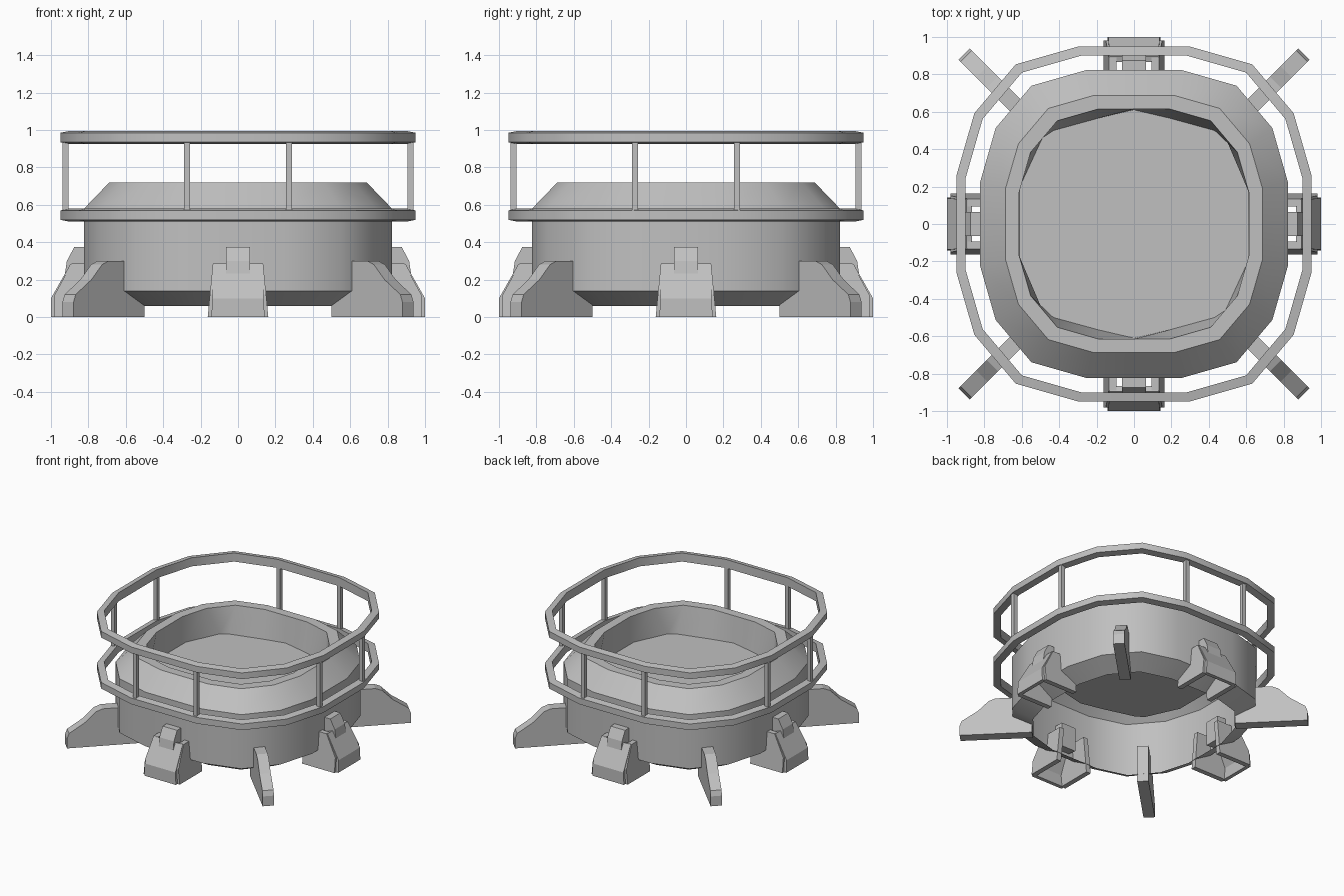
import bpy, bmesh, math
from mathutils import Matrix

old = bpy.data.objects.get("Cube")
if old:
    bpy.data.objects.remove(old, do_unlink=True)

grey = bpy.data.materials.new("plain grey")
grey.use_nodes = True
COLOUR = (0.53, 0.53, 0.53, 1)
grey.diffuse_color = COLOUR
grey.node_tree.nodes["Principled BSDF"].inputs["Base Color"].default_value = COLOUR


def finish(name, bm, smooth=False):
    bmesh.ops.recalc_face_normals(bm, faces=bm.faces)
    mesh = bpy.data.meshes.new(name)
    bm.to_mesh(mesh)
    bm.free()
    mesh.materials.append(grey)
    obj = bpy.data.objects.new(name, mesh)
    bpy.context.collection.objects.link(obj)
    if smooth:
        bpy.ops.object.select_all(action='DESELECT')
        obj.select_set(True)
        bpy.context.view_layer.objects.active = obj
        bpy.ops.object.shade_smooth_by_angle(angle=math.radians(38))
    return obj


def four_way(quarter):
    """Mirror a quarter outline (starting on the y axis) into a closed loop."""
    right = quarter + [(x, -y) for x, y in reversed(quarter)]
    return right + [(-x, y) for x, y in reversed(right[1:-1])]


OUTLINE = four_way([(0, .946), (.294, .946), (.63, .85), (.85, .59), (.946, .257)])
FLOOR = four_way([(0, .61), (.19, .566), (.43, .5), (.49, .46), (.61, .2)])


def ring(loop, scale, z):
    return [(x * scale, y * scale, z) for x, y in loop]


def loft(name, rings, closed=False):
    """Join matching rings of points; an open loft gets a cap on its first ring."""
    bm = bmesh.new()
    rows = [[bm.verts.new(p) for p in r] for r in rings]
    pairs = list(zip(rows, rows[1:]))
    if closed:
        pairs.append((rows[-1], rows[0]))
    else:
        bm.faces.new(rows[0])
    for a, b in pairs:
        for i in range(len(a)):
            j = (i + 1) % len(a)
            bm.faces.new((a[i], a[j], b[j], b[i]))
    return finish(name, bm, smooth=True)


def fin(name, profile, low, high, angle, splay=0):
    """Extrude a radius/height profile sideways, then turn it around z."""
    bm = bmesh.new()
    sides = []
    for s in (low, high):
        sides.append([bm.verts.new((r, s + math.copysign(splay, s) * (1 - z / .28), z))
                      for r, z in profile])
    a, b = sides
    bm.faces.new(a)
    bm.faces.new(b)
    for i in range(len(a)):
        j = (i + 1) % len(a)
        bm.faces.new((a[i], a[j], b[j], b[i]))
    bm.transform(Matrix.Rotation(angle, 4, 'Z'))
    return finish(name, bm)


# Basin: thin shell with a raised floor, sloped shoulder and chamfered open base
loft("basin", [
    ring(FLOOR, 1, .5), ring(OUTLINE, .65, .72), ring(OUTLINE, .727, .72),
    ring(OUTLINE, .87, .58), ring(OUTLINE, .87, .14), ring(OUTLINE, .72, .06)])

# Two guard rails
for name, z in (("lower_rail", .51), ("upper_rail", .925)):
    loft(name, [ring(OUTLINE, 1.004, z + .01), ring(OUTLINE, 1.004, z + .06),
                ring(OUTLINE, .952, z + .07), ring(OUTLINE, .952, z)], closed=True)

# Eight rail posts
for sx in (-1, 1):
    for sy in (-1, 1):
        for px, py in ((.272, .923), (.923, .272)):
            bm = bmesh.new()
            bmesh.ops.create_cube(bm, size=1)
            bm.transform(Matrix.Translation((sx * px, sy * py, .755))
                         @ Matrix.Diagonal((.032, .032, .37, 1)))
            finish("rail_post", bm)

# Profiles as (radius, height); the feet run through the shell wall
CORNER_FOOT = [(.75, 0), (.75, .3), (1.02, .3), (1.07, .28),
               (1.15, .2), (1.27, .12), (1.285, .08), (1.285, 0)]
CHEEK = [(.69, 0), (.69, .285), (.89, .285), (.98, .12), (.98, 0)]
PLATE = [(.97, 0), (.97, .09), (.865, .275), (.895, .285), (1, .1), (1, 0)]
KNOB = [(.75, .18), (.93, .2), (.915, .3), (.875, .375), (.75, .375)]

for k in range(4):
    turn = k * math.pi / 2
    fin("corner_foot", CORNER_FOOT, -.042, .042, turn + math.pi / 4)
    # Hollow side foot: two cheeks, a sloped plate and a knob
    fin("foot_cheek_a", CHEEK, .095, .135, turn, splay=.027)
    fin("foot_cheek_b", CHEEK, -.135, -.095, turn, splay=.027)
    fin("foot_plate", PLATE, -.13, .13, turn, splay=.012)
    fin("foot_knob", KNOB, -.065, .065, turn)
